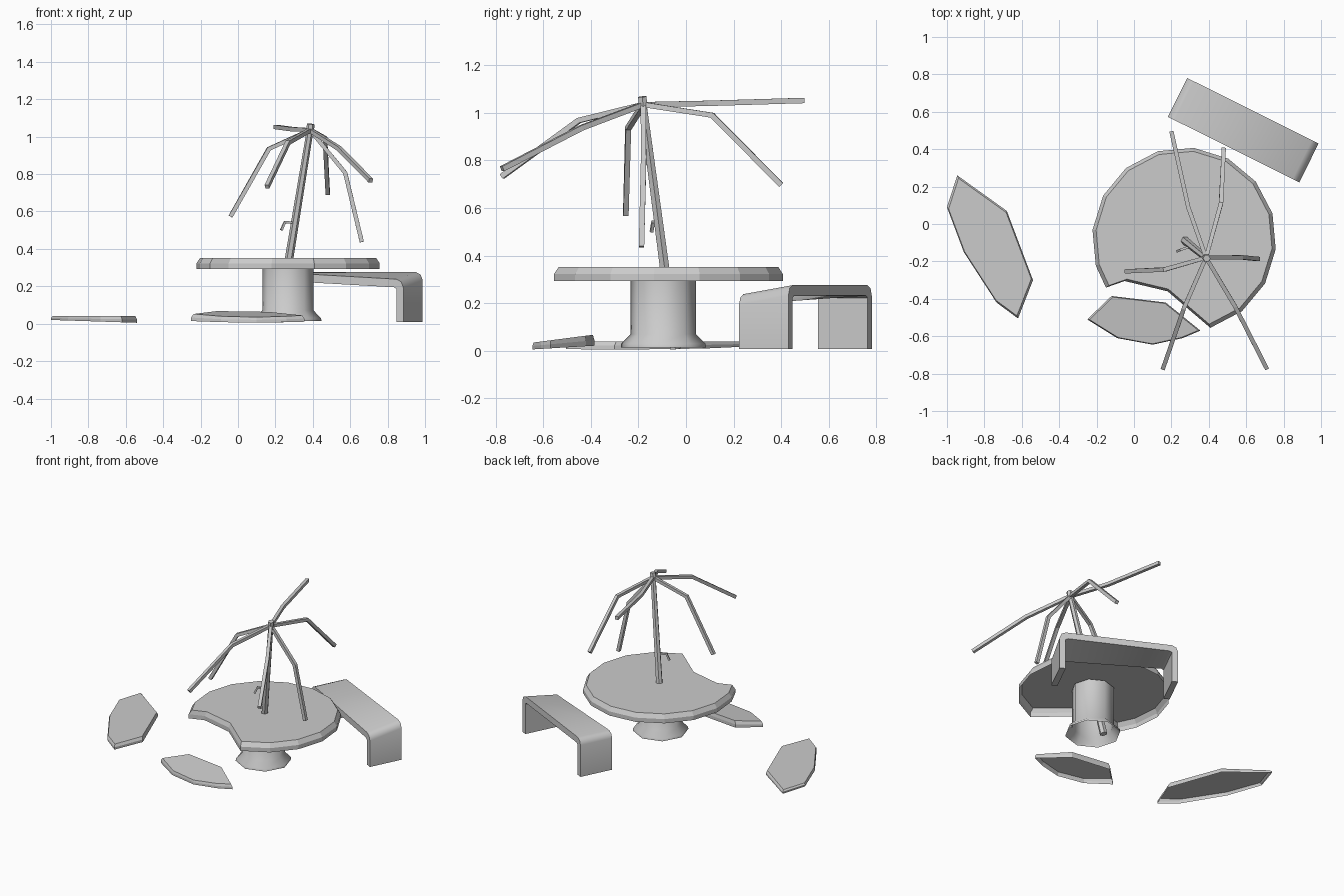
import bpy, bmesh, math
from mathutils import Vector

if "Cube" in bpy.data.objects:
    bpy.data.objects.remove(bpy.data.objects["Cube"])


def finish(name, bm, smooth=False):
    bmesh.ops.recalc_face_normals(bm, faces=bm.faces[:])
    me = bpy.data.meshes.new(name)
    bm.to_mesh(me)
    bm.free()
    ob = bpy.data.objects.new(name, me)
    bpy.context.collection.objects.link(ob)
    if smooth:
        bpy.ops.object.select_all(action='DESELECT')
        bpy.context.view_layer.objects.active = ob
        ob.select_set(True)
        bpy.ops.object.shade_smooth_by_angle(angle=math.radians(50))
    return ob


def loft(name, rings, cap_start=False, cap_end=False, smooth=False):
    """Skin a row of closed rings."""
    bm = bmesh.new()
    vs = [[bm.verts.new(p) for p in ring] for ring in rings]
    n = len(vs[0])
    for a, b in zip(vs, vs[1:]):
        for i in range(n):
            j = (i + 1) % n
            bm.faces.new((a[i], a[j], b[j], b[i]))
    if cap_start:
        bm.faces.new(vs[0][::-1])
    if cap_end:
        bm.faces.new(vs[-1])
    return finish(name, bm, smooth)


def circle(c, r, z, n, start):
    return [(c[0] + r * math.cos(start + math.tau * i / n),
             c[1] + r * math.sin(start + math.tau * i / n), z) for i in range(n)]


def rod(name, path, radii, sides=4):
    """Tapered rod following a bent path."""
    pts = [Vector(p) for p in path]
    rings = []
    for k, p in enumerate(pts):
        d = (pts[min(k + 1, len(pts) - 1)] - pts[max(k - 1, 0)]).normalized()
        ref = Vector((0, 0, 1)) if abs(d.z) < 0.93 else Vector((1, 0, 0))
        u = d.cross(ref).normalized()
        v = d.cross(u)
        angs = [math.tau * (i + 0.5) / sides for i in range(sides)]
        rings.append([p + radii[k] * (u * math.cos(a) + v * math.sin(a)) for a in angs])
    return loft(name, rings, True, True)


def shard(name, outline, top, bottom):
    """Broken slab piece: open underneath, bevelled top edge."""
    cx = sum(p[0] for p in outline) / len(outline)
    cy = sum(p[1] for p in outline) / len(outline)
    def ring(s, f):
        return [(cx + (x - cx) * s, cy + (y - cy) * s, f(x, y)) for x, y in outline]
    mid = lambda x, y: (top(x, y) + bottom(x, y)) / 2
    return loft(name, [ring(1, bottom), ring(1, mid), ring(0.96, top)], cap_end=True)


# Table top: sixteen-sided disc with a bite broken out of its front left
C = (0.268, -0.083)
rim = [p[:2] for p in circle(C, 0.4925, 0, 16, math.radians(-73.5))][:13]
rim += [(-0.15, -0.34), (-0.05, -0.305), (0.18, -0.36)]
shard("table_top", rim, lambda x, y: 0.352, lambda x, y: 0.293)

# Pedestal with flared foot, open below
P = (0.267, -0.095)
loft("pedestal", [circle(P, r, z, 8, math.radians(-6)) for r, z in
                  ((0.18, 0.015), (0.178, 0.03), (0.138, 0.07), (0.138, 0.345))],
     smooth=True)

# Broken pieces lying on the ground
shard("front_shard",
      [(-0.25, -0.51), (-0.09, -0.61), (0.1, -0.645), (0.26, -0.61),
       (0.355, -0.57), (0.17, -0.42), (-0.12, -0.385)],
      lambda x, y: 0.035 + (y + 0.645) * 0.125,
      lambda x, y: 0.006 + (y + 0.645) * 0.06)
shard("left_shard",
      [(-0.945, 0.26), (-1.0, 0.09), (-0.91, -0.15), (-0.735, -0.42),
       (-0.62, -0.505), (-0.54, -0.30), (-0.68, 0.07)],
      lambda x, y: 0.04,
      lambda x, y: 0.02 - (x + 1) * 0.033)

# Bench: bevelled U profile swept across its width, one corner sagging
prof = [(0, 0), (0, 0.225), (0.012, 0.255), (0.04, 0.268),
        (0.745, 0.268), (0.773, 0.255), (0.785, 0.225), (0.785, 0),
        (0.745, 0), (0.745, 0.215), (0.73, 0.224),
        (0.055, 0.224), (0.04, 0.215), (0.04, 0)]
along = Vector((0.895, -0.446, 0))
across = Vector((0.446, 0.895, 0))
origin = Vector((0.181, 0.573, 0.008))
rings = []
for w in (0, 0.232):
    ring = []
    for s, z in prof:
        sag = 0.04 * (s / 0.785) * (1 - w / 0.232) * min(1, z / 0.2)
        ring.append(origin + along * s + across * w + Vector((0, 0, z - sag)))
    rings.append(ring)
loft("bench", rings, True, True, smooth=True)

# Leaning parasol pole, hub and crank
hub = (0.385, -0.18, 1.035)
rod("parasol_pole", [(0.218, -0.045, 0.01), (0.388, -0.183, 1.05)], (0.025, 0.018), 6)
rod("parasol_hub", [(0.384, -0.179, 1.02), (0.389, -0.184, 1.068)], (0.022, 0.02), 6)
rod("crank_handle", [(0.308, -0.118, 0.54), (0.25, -0.138, 0.543), (0.232, -0.145, 0.5)],
    (0.009, 0.009, 0.009))

# Bare bent ribs
ribs = [
    ((0.29, 0.09, 1.04), (0.20, 0.495, 1.052)),
    ((0.465, 0.11, 0.99), (0.48, 0.40, 0.697)),
    ((0.573, -0.178, 0.807), (0.662, -0.187, 0.437)),
    ((0.54, -0.44, 0.937), (0.71, -0.773, 0.765)),
    ((0.267, -0.45, 0.968), (0.155, -0.773, 0.733)),
    ((0.165, -0.243, 0.935), (-0.04, -0.253, 0.573)),
]
for i, (mid, end) in enumerate(ribs):
    rod(f"parasol_rib_{i + 1}", [hub, mid, end], (0.015, 0.016, 0.016))
